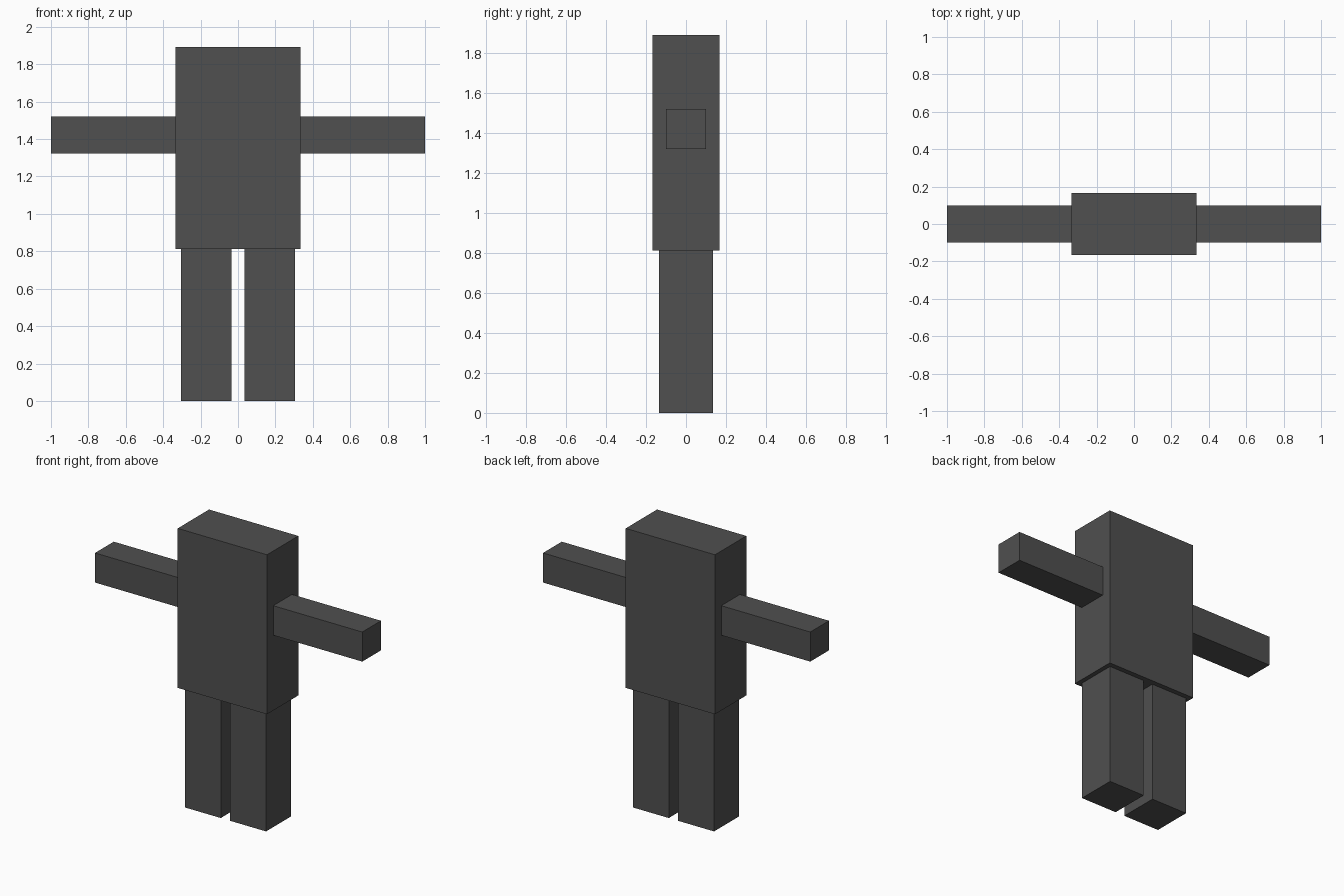
import bpy

if "Cube" in bpy.data.objects:
    bpy.data.objects.remove(bpy.data.objects["Cube"])

grey = bpy.data.materials.new("dark_grey")
grey.diffuse_color = (0.08, 0.08, 0.08, 1)
grey.use_nodes = True
grey.node_tree.nodes["Principled BSDF"].inputs["Base Color"].default_value = grey.diffuse_color


def box(name, x, y, z):
    """Box spanning the given (min, max) ranges."""
    spans = (x, y, z)
    bpy.ops.mesh.primitive_cube_add(size=1, location=[(a + b) / 2 for a, b in spans])
    ob = bpy.context.object
    ob.name = name
    ob.scale = [b - a for a, b in spans]
    bpy.ops.object.transform_apply(location=False, rotation=False, scale=True)
    ob.data.materials.append(grey)
    return ob


# Torso and head block
box("body", (-0.334, 0.334), (-0.167, 0.167), (0.813, 1.892))

# Arms and legs on both sides
for side, s in (("left", -1), ("right", 1)):
    box(side + "_arm", sorted((s * 0.334, s * 1.0)), (-0.1, 0.1), (1.322, 1.522))
    box(side + "_leg", sorted((s * 0.035, s * 0.304)), (-0.134, 0.134), (0, 0.813))
